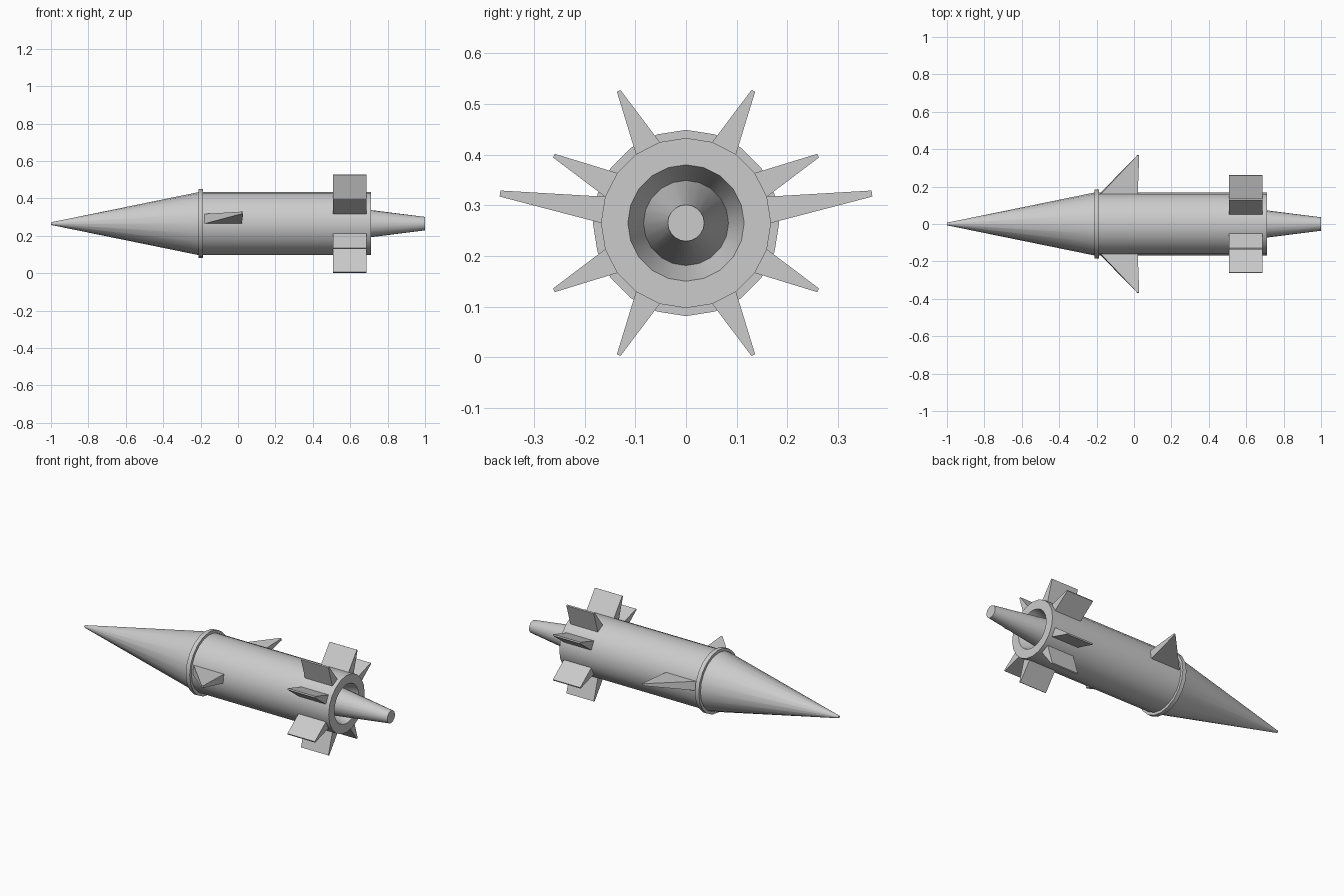
import bpy, bmesh
from math import sin, cos, radians, tau

if "Cube" in bpy.data.objects:
    bpy.data.objects.remove(bpy.data.objects["Cube"])

SIDES = 20
AXIS_Z = 0.265
R = 0.168  # hull radius


def point(x, r, deg):
    # angle measured from straight up, turning towards +y
    return (x, r * sin(radians(deg)), AXIS_Z + r * cos(radians(deg)))


def finish(name, bm, smooth):
    bmesh.ops.recalc_face_normals(bm, faces=bm.faces)
    mesh = bpy.data.meshes.new(name)
    bm.to_mesh(mesh)
    bm.free()
    ob = bpy.data.objects.new(name, mesh)
    bpy.context.collection.objects.link(ob)
    if smooth:
        bpy.ops.object.select_all(action='DESELECT')
        ob.select_set(True)
        bpy.context.view_layer.objects.active = ob
        bpy.ops.object.shade_smooth_by_angle(angle=radians(25))
    return ob


def lathe(name, profile):
    # closed turned solid from (x, radius) pairs, capped at both ends
    bm = bmesh.new()
    rings = [[bm.verts.new(point(x, r, 360 * i / SIDES)) for i in range(SIDES)]
             for x, r in profile]
    for a, b in zip(rings, rings[1:]):
        for i in range(SIDES):
            j = (i + 1) % SIDES
            bm.faces.new((a[i], a[j], b[j], b[i]))
    bm.faces.new(rings[0])
    bm.faces.new(rings[-1])
    return finish(name, bm, True)


def fin(name, deg, root_x, tip_x, tip_r, half_width):
    # wedge standing on one hull facet, tapering to a thin tip
    bm = bmesh.new()
    spread = half_width / tip_r * 360 / tau
    root = [point(x, R, deg + s * 9) for x, s in
            ((root_x[0], -1), (root_x[1], -1), (root_x[1], 1), (root_x[0], 1))]
    tip = [point(x, tip_r, deg + s * spread) for x, s in
           ((tip_x[0], -1), (tip_x[1], -1), (tip_x[1], 1), (tip_x[0], 1))]
    a = [bm.verts.new(p) for p in root]
    b = [bm.verts.new(p) for p in tip]
    bm.faces.new(a)
    bm.faces.new(b)
    for i in range(4):
        j = (i + 1) % 4
        bm.faces.new((a[i], a[j], b[j], b[i]))
    return finish(name, bm, False)


# Nose cone, collar, hull and recessed tail with its exhaust cone
lathe("hull", [(-1, 0.007), (-0.212, R), (-0.212, 0.184), (-0.187, 0.184),
               (-0.187, R), (0.71, R), (0.71, 0.115), (0.62, 0.084),
               (1, 0.036)])

# Swept front wings on either side
for side, label in ((1, "back"), (-1, "front")):
    fin("wing_" + label, side * 81, (-0.178, 0.02), (0.018, 0.028), 0.372, 0.006)

# Eight tail fins, in pairs around each quadrant
for k, deg in enumerate(s + q for q in (0, 180) for s in (27, 63, 117, 153)):
    fin(f"tail_fin_{k + 1}", deg, (0.507, 0.686), (0.507, 0.686), 0.293, 0.004)
